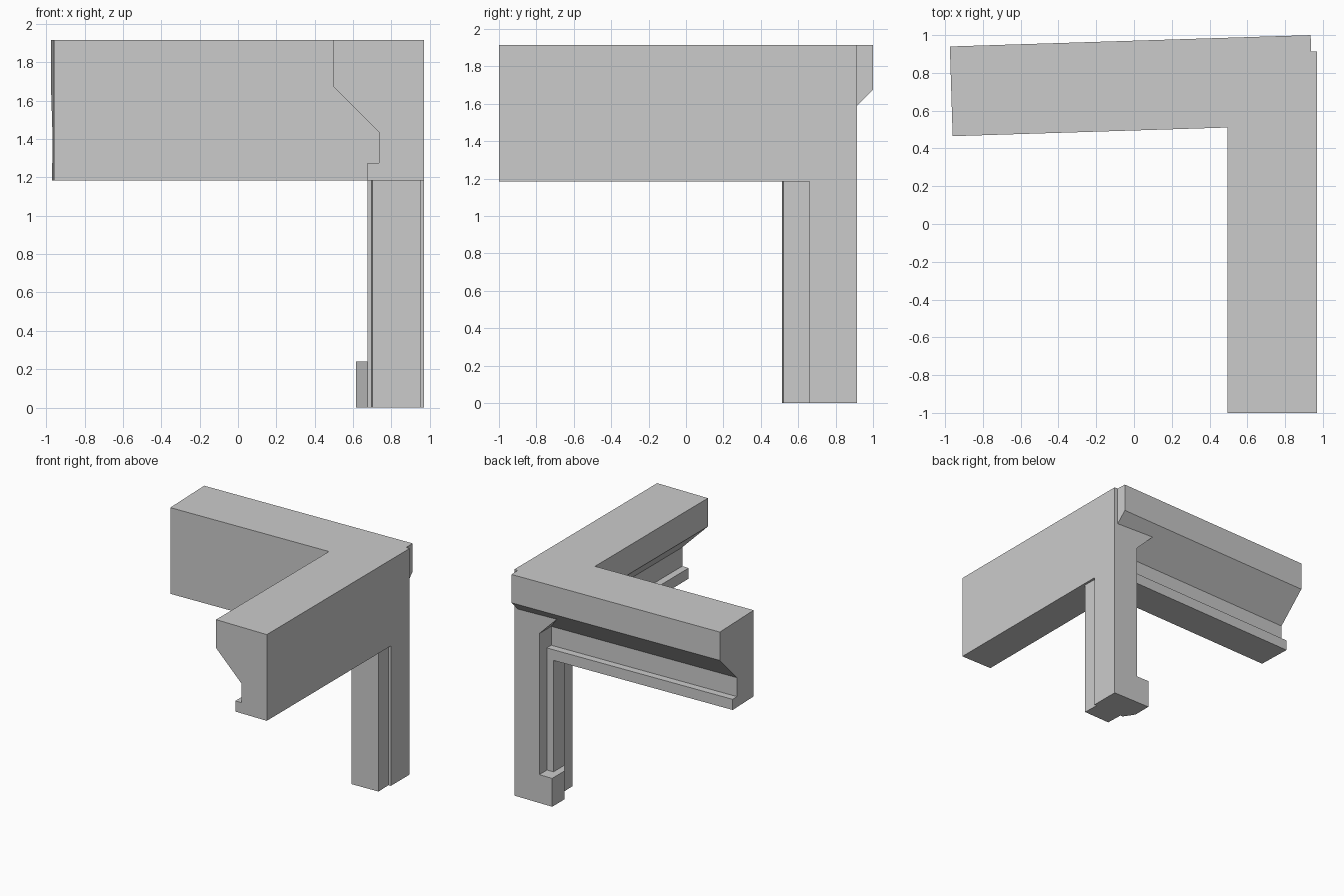
import bpy, bmesh
from math import radians, sin, cos
from mathutils import Vector

if "Cube" in bpy.data.objects:
    bpy.data.objects.remove(bpy.data.objects["Cube"])


def prism(name, profile, start, sweep):
    """Closed profile of 3D points moved to start and swept along a vector."""
    bm = bmesh.new()
    base = [bm.verts.new(Vector(p) + Vector(start)) for p in profile]
    face = bm.faces.new(base)
    ext = bmesh.ops.extrude_face_region(bm, geom=[face])
    moved = [g for g in ext["geom"] if isinstance(g, bmesh.types.BMVert)]
    bmesh.ops.translate(bm, verts=moved, vec=Vector(sweep))
    bmesh.ops.recalc_face_normals(bm, faces=bm.faces)
    mesh = bpy.data.meshes.new(name)
    bm.to_mesh(mesh)
    bm.free()
    obj = bpy.data.objects.new(name, mesh)
    bpy.context.collection.objects.link(obj)
    return obj


# Beam section: (distance from the flat face, height)
TOP, BOTTOM, LIP = 1.915, 1.185, 1.275
upper = [(0, BOTTOM), (0, TOP), (0.475, TOP), (0.475, 1.675),
         (0.235, 1.435), (0.235, BOTTOM)]
full = upper[:-1] + [(0.235, LIP), (0.295, LIP), (0.295, BOTTOM)]


def side_section(sec):
    return [(-t, 0, z) for t, z in sec]


# Side beam runs along y; its lip stops short of the back end
side_beam = prism("side_beam", side_section(full), (0.97, -1, 0), (0, 1.81, 0))
side_end = prism("side_beam_end", side_section(upper), (0.97, 0.7, 0), (0, 0.213, 0))

# Back beam, turned slightly off square
a = radians(1.8)
u, n = Vector((cos(a), sin(a), 0)), Vector((-sin(a), cos(a), 0))
back_beam = prism("back_beam", [n * t + Vector((0, 0, z)) for t, z in full],
                  (-0.96, 0.465, 0), u * 1.911)

# Corner post with stepped plan
plan = [(0.97, 0.913), (0.735, 0.913), (0.735, 0.81), (0.675, 0.81),
        (0.675, 0.66), (0.697, 0.66), (0.702, 0.513), (0.952, 0.521),
        (0.948, 0.66), (0.97, 0.66)]
post = prism("corner_post", [(x, y, 0) for x, y in plan], (0, 0, 0), (0, 0, 1.24))

# Foot block at the base of the post
foot_plan = [(0.8, 0.913), (0.615, 0.913), (0.615, 0.75), (0.675, 0.66), (0.8, 0.66)]
foot = prism("post_foot", [(x, y, 0) for x, y in foot_plan], (0, 0, 0), (0, 0, 0.24))

# Fuse everything into one solid corner
frame = side_beam
bpy.context.view_layer.objects.active = frame
for part in (side_end, back_beam, post, foot):
    mod = frame.modifiers.new("fuse", "BOOLEAN")
    mod.operation, mod.solver, mod.object = "UNION", "EXACT", part
    bpy.ops.object.modifier_apply(modifier=mod.name)
    bpy.data.objects.remove(part)
frame.name = "corner_frame"
